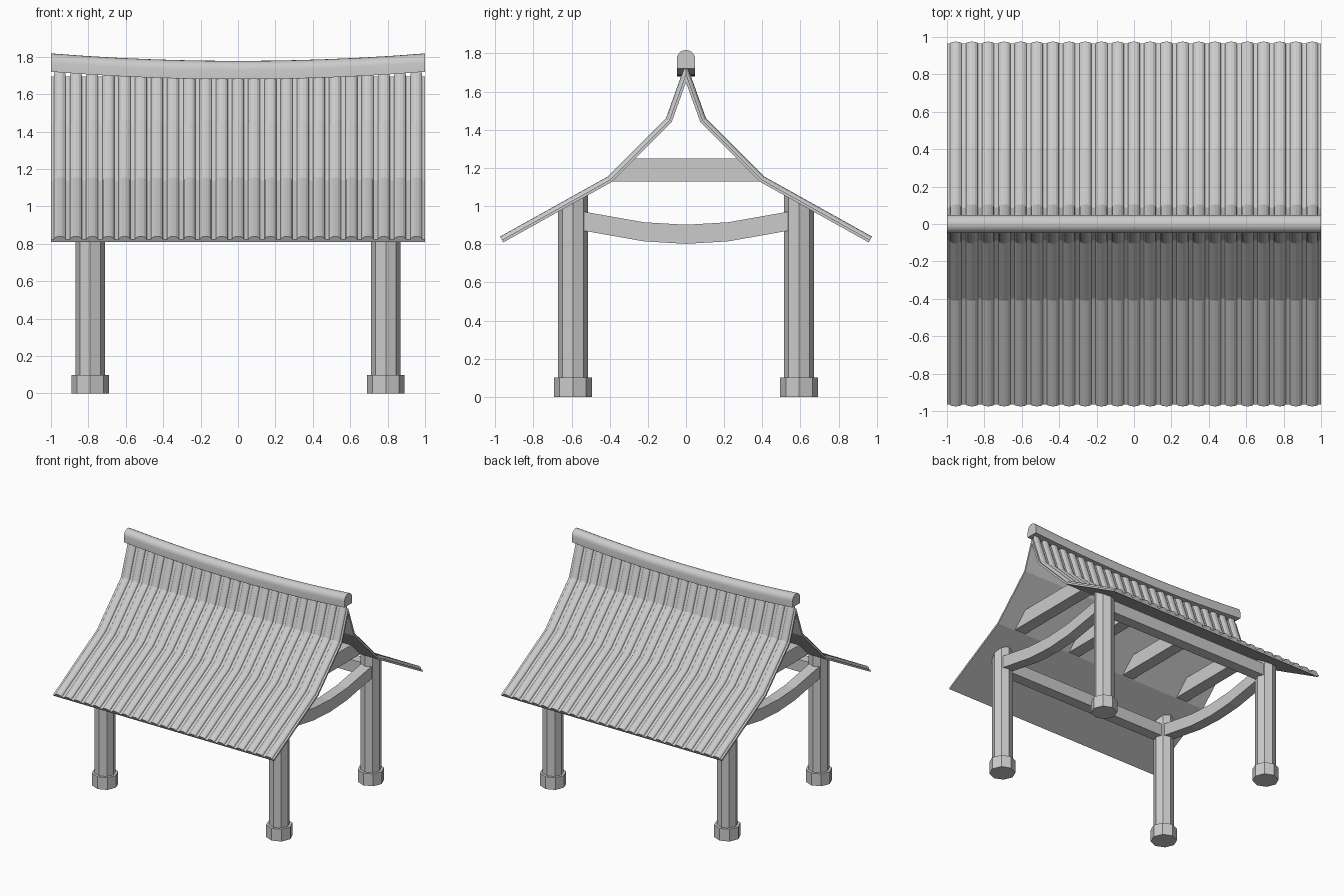
import bpy, bmesh
from math import sin, cos, pi, radians
from mathutils import Vector

old = bpy.data.objects.get("Cube")
if old:
    bpy.data.objects.remove(old, do_unlink=True)

stone = bpy.data.materials.new("stone_grey")
stone.use_nodes = True
GREY = (0.6, 0.6, 0.6, 1)
stone.diffuse_color = GREY
stone.node_tree.nodes["Principled BSDF"].inputs["Base Color"].default_value = GREY


def add_loft(bm, loops):
    """Bridge equal closed loops and cap both ends."""
    rows = [[bm.verts.new(p) for p in loop] for loop in loops]
    n = len(rows[0])
    for a, b in zip(rows, rows[1:]):
        for i in range(n):
            j = (i + 1) % n
            bm.faces.new((a[i], a[j], b[j], b[i]))
    bm.faces.new(rows[0])
    bm.faces.new(rows[-1])


def make(name, lofts, smooth=False):
    """Build one object from a list of lofts."""
    bm = bmesh.new()
    for loops in lofts:
        add_loft(bm, loops)
    bmesh.ops.recalc_face_normals(bm, faces=bm.faces)
    mesh = bpy.data.meshes.new(name)
    bm.to_mesh(mesh)
    bm.free()
    mesh.materials.append(stone)
    obj = bpy.data.objects.new(name, mesh)
    bpy.context.collection.objects.link(obj)
    if smooth:
        bpy.ops.object.select_all(action="DESELECT")
        obj.select_set(True)
        bpy.context.view_layer.objects.active = obj
        bpy.ops.object.shade_smooth_by_angle(angle=radians(35))


# Roof slope from eave to apex, as (y, z) on the tile crests
SLOPE = [Vector(p) for p in ((0.975, 0.84), (0.41, 1.155), (0.105, 1.46), (0.0, 1.753))]
DECK, RIB = 0.015, 0.02


def offset_slope(depth):
    """Slope moved inward by depth, mitred at bends and cut at the centre plane."""
    dirs = [(b - a).normalized() for a, b in zip(SLOPE, SLOPE[1:])]
    normals = [Vector((-d.y, d.x)) for d in dirs]
    pts = [SLOPE[0] + normals[0] * depth]
    for a, b, p in zip(normals, normals[1:], SLOPE[1:]):
        m = (a + b).normalized()
        pts.append(p + m * depth / m.dot(a))
    end = SLOPE[-1] + normals[-1] * depth
    pts.append(end - dirs[-1] * (end.x / dirs[-1].x))
    return pts


under = offset_slope(DECK + RIB)
deck_top = offset_slope(RIB)
crest = offset_slope(0)
COUNT, FIRST, HALF = 23, 0.953, 0.032

for side, label in ((-1, "front"), (1, "back")):
    # Flat deck beneath the tiles
    outline = under + deck_top[::-1]
    deck = [[(x, side * p.x, p.y) for p in outline] for x in (-1, 1)]
    make(label + "_roof_deck", [deck])

    # Rounded tile rows following the bent slope
    rows = []
    for k in range(COUNT):
        xc = -FIRST + 2 * FIRST * k / (COUNT - 1)
        loops = []
        for low, high in zip(deck_top, crest):
            loop = []
            for i in range(7):
                t = pi * i / 6
                p = low.lerp(high, sin(t))
                loop.append((xc + HALF * cos(t), side * p.x, p.y))
            loops.append(loop)
        rows.append(loops)
    make(label + "_roof_tiles", rows)

# Sagging round-topped ridge cap
R = 0.048
dome = [(R * cos(pi * i / 10), 0.05 + R * sin(pi * i / 10)) for i in range(11)]
arch = [(R, 0), *dome, (-R, 0)]
ridge = []
for i in range(13):
    x = -1 + i / 6
    ridge.append([(x, y, 1.68 + 0.04 * x * x + z) for y, z in arch])
make("ridge_cap", [ridge], smooth=True)

# Octagonal posts cut to the roof slope, each on a wider foot
PX, PY = 0.79, 0.593


def under_z(y):
    a, b = under[:2]
    return a.y + (b.y - a.y) * (abs(y) - a.x) / (b.x - a.x)


def octagon(x, y, r):
    return [(x + r * cos(pi * i / 4), y + r * sin(pi * i / 4)) for i in range(8)]


for sx, a in ((1, "left"), (-1, "right")):
    for sy, b in ((-1, "front"), (1, "back")):
        ring = octagon(sx * PX, sy * PY, 0.078)
        bottom = [(x, y, 0.05) for x, y in ring]
        top = [(x, y, under_z(y) + 0.005) for x, y in ring]
        make(f"{b}_{a}_post", [[bottom, top]])
        ring = octagon(sx * PX, sy * PY, 0.099)
        foot = [[(x, y, z) for x, y in ring] for z in (0, 0.1)]
        make(f"{b}_{a}_foot", [foot])

    # Sagging cross beam between front and back posts
    beam = []
    for y, z in ((-0.56, 0.875), (-0.22, 0.815), (0, 0.802), (0.22, 0.815), (0.56, 0.875)):
        beam.append([(sx * PX + dx, y, z + dz)
                     for dx, dz in ((-0.045, 0), (0.045, 0), (0.045, 0.1), (-0.045, 0.1))])
    make(a + "_curved_beam", [beam])

# Straight beams along the front and back
section = [(-0.045, 0.87), (0.045, 0.87), (0.045, 0.97), (-0.045, 0.97)]
for sy, b in ((-1, "front"), (1, "back")):
    beam = [[(x, sy * PY + dy, z) for dy, z in section] for x in (-PX, PX)]
    make(b + "_long_beam", [beam])

# Roof ties with ends cut to the slope
trapezoid = [(-0.39, 1.13), (0.39, 1.13), (0.275, 1.25), (-0.275, 1.25)]
for k in range(4):
    xc = PX * (2 * k / 3 - 1)
    tie = [[(xc + dx, y, z) for y, z in trapezoid] for dx in (-0.05, 0.05)]
    make(f"roof_tie_{k + 1}", [tie])
